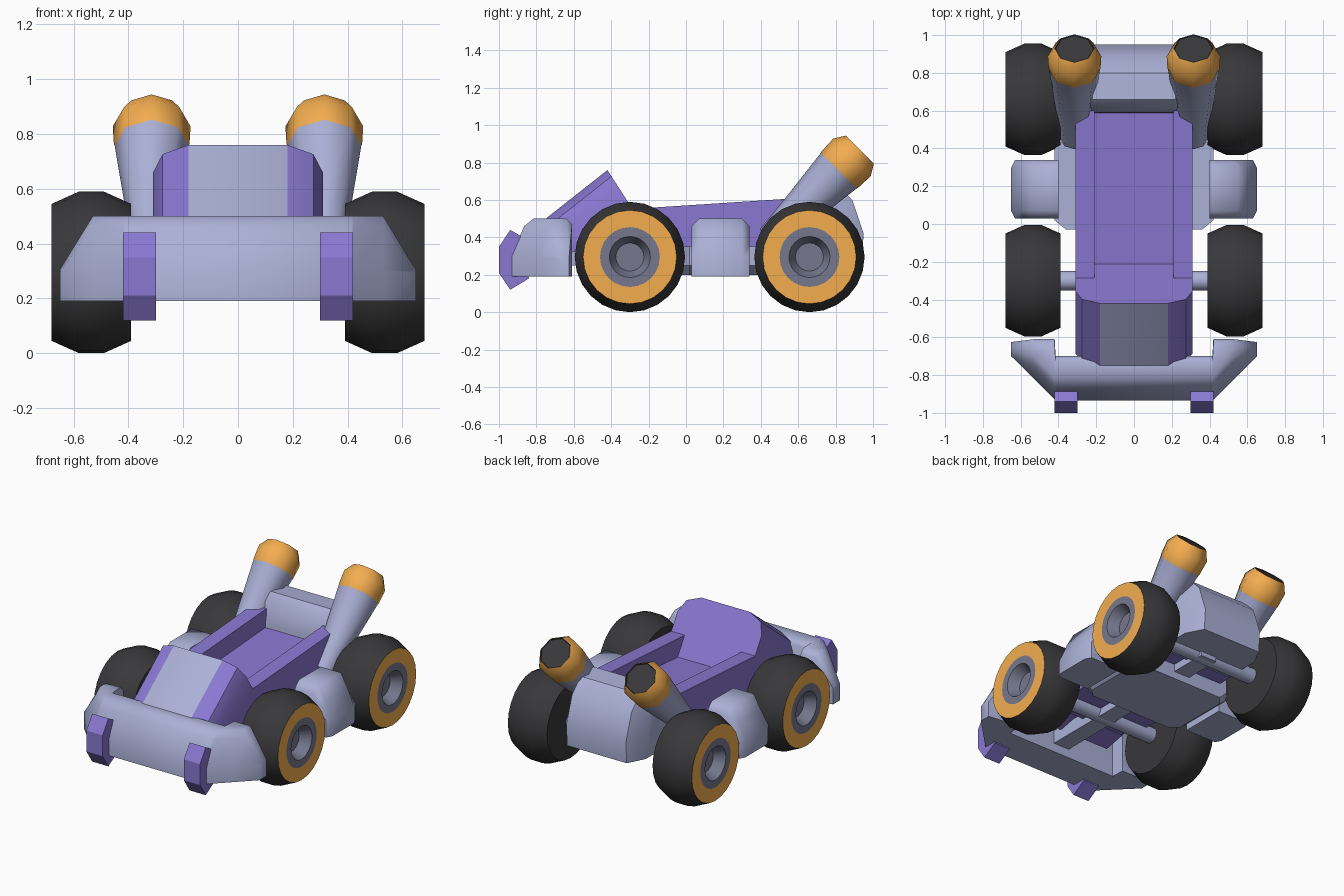
import bpy, bmesh
from math import cos, sin, pi
from mathutils import Vector

if "Cube" in bpy.data.objects:
    bpy.data.objects.remove(bpy.data.objects["Cube"])


def material(name, rgb):
    m = bpy.data.materials.new(name)
    m.diffuse_color = (*rgb, 1)
    m.use_nodes = True
    m.node_tree.nodes["Principled BSDF"].inputs["Base Color"].default_value = m.diffuse_color
    return m


PURPLE = material("purple", (0.25, 0.19, 0.64))
STEEL = material("blue_grey", (0.41, 0.44, 0.68))
RUBBER = material("rubber", (0.04, 0.04, 0.043))
ORANGE = material("orange", (0.90, 0.42, 0.08))
HUB = material("hub_grey", (0.18, 0.19, 0.27))


def loft(name, rings, mats, band_mats=None, mirror=False, smooth=0):
    """Skin a list of equal-length point rings and cap both ends."""
    bm = bmesh.new()
    vs = [[bm.verts.new(p) for p in r] for r in rings]
    n = len(vs[0])
    for b in range(len(vs) - 1):
        for i in range(n):
            j = (i + 1) % n
            f = bm.faces.new((vs[b][i], vs[b][j], vs[b + 1][j], vs[b + 1][i]))
            f.material_index = band_mats[b] if band_mats else 0
    for ring, b in ((vs[0], 0), (vs[-1], -1)):
        f = bm.faces.new(ring)
        f.material_index = band_mats[b] if band_mats else 0
    bmesh.ops.recalc_face_normals(bm, faces=bm.faces)
    me = bpy.data.meshes.new(name)
    bm.to_mesh(me)
    bm.free()
    for m in mats:
        me.materials.append(m)
    ob = bpy.data.objects.new(name, me)
    bpy.context.collection.objects.link(ob)
    if mirror:
        ob.modifiers.new("Mirror", 'MIRROR')
    if smooth:
        bpy.ops.object.select_all(action='DESELECT')
        bpy.context.view_layer.objects.active = ob
        ob.select_set(True)
        bpy.ops.object.shade_smooth_by_angle(angle=smooth)
    return ob


def extrude_x(name, prof, x0, x1, mat, mirror=False):
    return loft(name, [[(x, y, z) for y, z in prof] for x in (x0, x1)], [mat], mirror=mirror)


def box(name, x0, x1, y0, y1, z0, z1, mat, mirror=False):
    return extrude_x(name, [(y0, z0), (y1, z0), (y1, z1), (y0, z1)], x0, x1, mat, mirror)


def lathe(origin, axis, side, prof, n):
    """Rings of n points around an axis, first point towards side; prof holds (distance, radius)."""
    o, a, u = Vector(origin), Vector(axis).normalized(), Vector(side)
    w = a.cross(u)
    return [[o + a * d + (u * cos(2 * pi * k / n) + w * sin(2 * pi * k / n)) * r
             for k in range(n)] for d, r in prof]


# Wheels and axles
tyre = [(.39, .05), (.39, .25), (.49, .295), (.58, .295), (.68, .25),
        (.68, .16), (.68, .11), (.61, .075)]
for label, y in (("front", -.30), ("rear", .66)):
    loft(label + "_wheels", lathe((0, y, .295), (1, 0, 0), (0, 0, 1), tyre, 24),
         [RUBBER, ORANGE, HUB], [0, 0, 0, 0, 1, 2, 2], mirror=True, smooth=.6)
    loft(label + "_axle", lathe((0, y, .295), (1, 0, 0), (0, 0, 1), [(-.40, .052), (.40, .052)], 12),
         [STEEL], smooth=.8)

# Front bumper: swept-back wings on a straight middle
def bumper_ring(x, f, back):
    return [(x, f, .19), (x, f, .30), (x, f + .07, .46), (x, f + .12, .50),
            (x, back - .03, .50), (x, back, .47), (x, back, .19)]


tip = [(-.70, .19), (-.70, .295), (-.685, .30), (-.67, .305), (-.645, .305), (-.625, .295), (-.625, .19)]
half = [bumper_ring(.415, -.935, -.70), bumper_ring(.42, -.93, -.61),
        bumper_ring(.53, -.82, -.61), [(.65, y, z) for y, z in tip]]
loft("front_bumper", [[(-x, y, z) for x, y, z in r] for r in reversed(half)] + half,
     [STEEL], smooth=.95)
extrude_x("bumper_guards", [(-.94, .44), (-1, .35), (-1, .21), (-.94, .12), (-.84, .18), (-.87, .40)],
          .30, .42, PURPLE, True)
box("bumper_bracket", -.06, .06, -.72, -.02, .25, .34, STEEL)

# Nose: tilted wedge with chamfered upper edges and a grey panel
def nose_ring(y, z, depth):
    sec = [(.18, 0), (.275, .04), (.31, .12), (.31, depth)]
    pts = [(x, y + .54 * h, z - .84 * h) for x, h in sec]
    return pts + [(-x, a, b) for x, a, b in reversed(pts)]


nose = loft("nose", [nose_ring(-.75, .50, .22), nose_ring(-.42, .76, .42)], [PURPLE, STEEL],
            smooth=.65)
nose.data.polygons[7].material_index = 1

# Body tub: floor and side rails
extrude_x("cockpit_floor", [(-.42, .30), (.62, .30), (.62, .49), (-.20, .435), (-.42, .435)],
          -.25, .25, PURPLE)
extrude_x("side_rails", [(-.38, .30), (.60, .30), (.60, .61), (-.32, .55)], .21, .31, PURPLE, True)

# Underbody plate with clipped corners
plate = [(.36, -.03), (.42, .02), (.42, .40), (.36, .46)]
plate += [(-x, y) for x, y in reversed(plate)]
loft("floor_plate", [[(x * s, y, z) for x, y in plate] for z, s in ((.20, .85), (.25, 1), (.35, 1))],
     [STEEL])
box("rear_chassis_beam", -.06, .06, .40, .72, .25, .33, STEEL)

# Side pods
def pod_ring(y, x1, top):
    return [(x, y, z) for x, z in
            ((.40, .19), (x1, .19), (x1, .30), (x1 - .05, top - .09), (x1 - .10, top), (.40, top))]


loft("side_pods", [pod_ring(.03, .63, .46), pod_ring(.07, .65, .50),
                   pod_ring(.30, .65, .50), pod_ring(.34, .63, .46)], [STEEL], mirror=True, smooth=.95)

# Rear engine block, whose front face is the seat back
block = [(.58, .28), (.59, .52), (.62, .66), (.66, .70), (.80, .69), (.89, .60), (.95, .42), (.94, .28)]
inner = [(.22, y, z) for y, z in block]
outer = [(.28, .58 + (y - .58) * .68, .28 + (z - .28) * .82) for y, z in block]
loft("engine_block", [[(-x, y, z) for x, y, z in r] for r in (outer, inner)] + [inner, outer],
     [STEEL], smooth=.6)

# Exhausts with flared orange tips and dark openings
pipe = [(-.68, .075), (-.52, .092), (-.16, .135), (-.15, .138), (-.06, .142), (0, .105), (0, .103), (-.005, .10)]
loft("exhausts", lathe((.315, .93, .87), (0, 1, 1), (1, 0, 0), pipe, 8),
     [STEEL, ORANGE, RUBBER], [0, 0, 1, 1, 1, 2, 2], mirror=True, smooth=.82)
